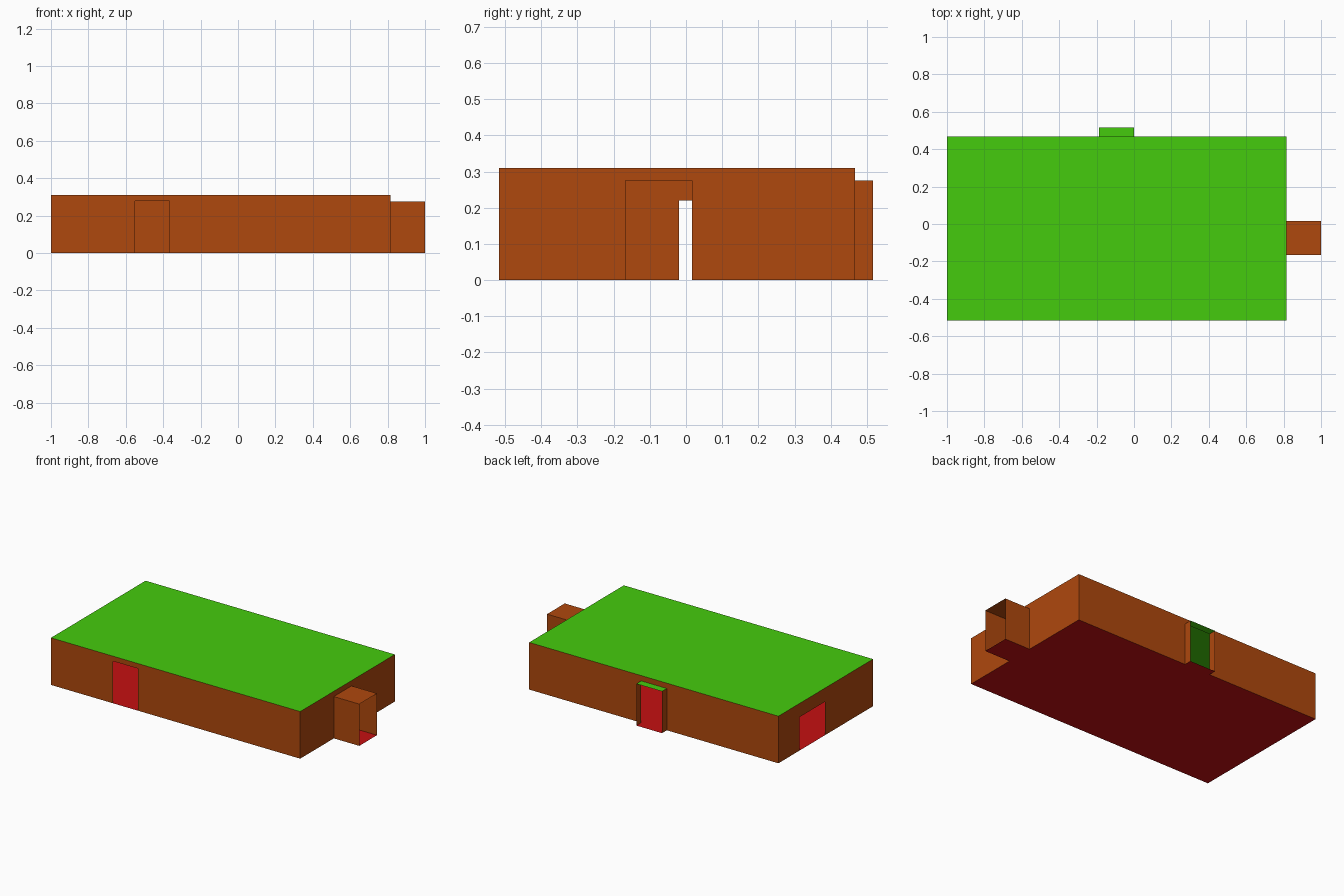
import bpy
from mathutils import Vector

if "Cube" in bpy.data.objects:
    bpy.data.objects.remove(bpy.data.objects["Cube"])

X0, X1, Y0, Y1, H = -1.0, 0.815, -0.517, 0.467, 0.31   # main room


def material(name, rgb):
    m = bpy.data.materials.new(name)
    m.diffuse_color = (*rgb, 1)
    m.use_nodes = True
    m.node_tree.nodes["Principled BSDF"].inputs["Base Color"].default_value = m.diffuse_color
    return m


WALL = material("wall_brown", (0.43, 0.065, 0.004))
ROOF = material("roof_green", (0.06, 0.60, 0.004))
FLOOR = material("floor_red", (0.56, 0.005, 0.006))


def sheet(name, points, mat):
    """A single flat face."""
    me = bpy.data.meshes.new(name)
    me.from_pydata(points, [], [range(len(points))])
    me.materials.append(mat)
    ob = bpy.data.objects.new(name, me)
    bpy.context.collection.objects.link(ob)
    return ob


def wall(name, start, end, height, door=None):
    """Wall running left to right as seen from outside; door = (from, to, height)."""
    a, b = Vector((*start, 0)), Vector((*end, 0))
    d = (b - a).normalized()
    length = (b - a).length
    outline = [(0, 0)]
    if door:
        s, e, h = door
        outline += [(s, 0), (s, h), (e, h), (e, 0)]
    outline += [(length, 0), (length, height), (0, height)]
    sheet(name, [a + d * u + Vector((0, 0, v)) for u, v in outline], WALL)


def slab(name, x0, x1, y0, y1, z, mat):
    """Horizontal sheet."""
    sheet(name, [(x0, y0, z), (x1, y0, z), (x1, y1, z), (x0, y1, z)], mat)


# main room: four walls, each with a doorway
wall("front_wall", (X0, Y0), (X1, Y0), H, (-0.55 - X0, -0.367 - X0, 0.277))
wall("right_wall", (X1, Y0), (X1, Y1), H, (-0.167 - Y0, 0.017 - Y0, 0.275))
wall("back_wall", (X1, Y1), (X0, Y1), H, (X1 - 0.0, X1 + 0.187, 0.275))
wall("left_wall", (X0, Y1), (X0, Y0), H, (Y1 - 0.25, Y1 + 0.02, 0.22))
slab("roof", X0, X1, Y0, Y1, H, ROOF)
slab("floor", X0, X1, Y0, Y1, 0, FLOOR)

# right passage, open at its end
PY0, PY1, PH = -0.167, 0.017, 0.275
wall("right_passage_front_side", (X1, PY0), (1.0, PY0), PH)
wall("right_passage_back_side", (1.0, PY1), (X1, PY1), PH)
slab("right_passage_roof", X1, 1.0, PY0, PY1, PH, WALL)
slab("right_passage_floor", X1, 1.0, PY0, PY1, 0, FLOOR)

# shallow back porch, open at its end
BX0, BX1, BY = -0.187, 0.0, 0.517
wall("back_porch_right_side", (BX1, Y1), (BX1, BY), PH)
wall("back_porch_left_side", (BX0, BY), (BX0, Y1), PH)
slab("back_porch_roof", BX0, BX1, Y1, BY, PH, ROOF)
slab("back_porch_floor", BX0, BX1, Y1, BY, 0, FLOOR)
